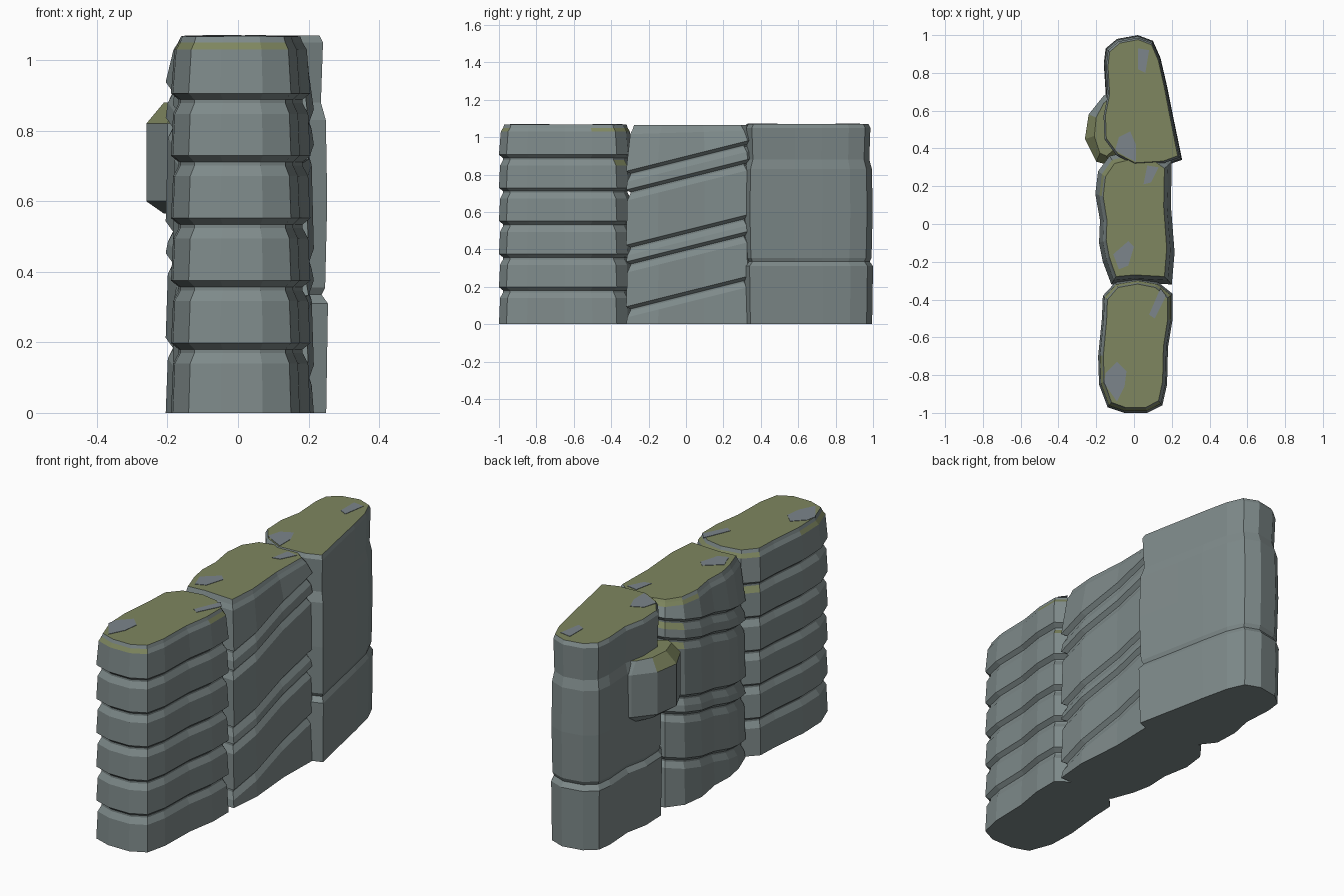
import bpy
import bmesh
from mathutils import Vector

cube = bpy.data.objects.get("Cube")
if cube:
    bpy.data.objects.remove(cube, do_unlink=True)


def material(name, rgb):
    mat = bpy.data.materials.new(name)
    mat.use_nodes = True
    mat.diffuse_color = (*rgb, 1)
    mat.node_tree.nodes["Principled BSDF"].inputs["Base Color"].default_value = (*rgb, 1)
    return mat


stone = material("grey stone", (0.21, 0.255, 0.255))
moss = material("dull moss", (0.21, 0.24, 0.115))
slate = material("bare slate", (0.20, 0.235, 0.26))


def finish(name, bm, mats):
    bmesh.ops.recalc_face_normals(bm, faces=bm.faces)
    mesh = bpy.data.meshes.new(name)
    if len(mats) > 1:
        for face in bm.faces:
            c, n = face.calc_center_median(), face.normal
            sheltered = c.x > 0.1 and c.y > -0.25 and n.z < 0.95
            face.material_index = int(n.z > 0.5 and c.z > 0.8 and not sheltered)
    bm.to_mesh(mesh)
    bm.free()
    for mat in mats:
        mesh.materials.append(mat)
    obj = bpy.data.objects.new(name, mesh)
    bpy.context.collection.objects.link(obj)
    return obj


def loft(name, outline, levels, mats=(stone, moss)):
    """Stack inset copies of an outline; level = height, inset, slope along y."""
    xs, ys = zip(*outline)
    mx, my = (min(xs) + max(xs)) / 2, (min(ys) + max(ys)) / 2
    hx, hy = (max(xs) - min(xs)) / 2, (max(ys) - min(ys)) / 2
    bm = bmesh.new()
    rings = []
    for z, inset, slope in levels:
        kx, ky = 1 - inset / hx, 1 - inset / hy
        ring = []
        for x, y in outline:
            py = my + (y - my) * ky
            ring.append(bm.verts.new((mx + (x - mx) * kx, py, z + slope * py)))
        rings.append(ring)
    for low, high in zip(rings, rings[1:]):
        for i in range(len(low)):
            j = (i + 1) % len(low)
            bm.faces.new((low[i], low[j], high[j], high[i]))
    bm.faces.new(rings[0][::-1])
    bm.faces.new(rings[-1])
    return finish(name, bm, mats)


def groove(z, slope=0, depth=0.022):
    return [(z - 0.03, 0.006, slope), (z, depth, slope),
            (z + 0.01, depth, slope), (z + 0.028, 0, slope)]


# Front column: evenly stacked level slabs
front = [(-0.14, -0.97), (-0.05, -1.0), (0.07, -1.0), (0.15, -0.96), (0.175, -0.85),
         (0.18, -0.65), (0.205, -0.5), (0.205, -0.37), (0.13, -0.31), (0.02, -0.29),
         (-0.1, -0.31), (-0.165, -0.38), (-0.17, -0.5), (-0.19, -0.7), (-0.185, -0.85)]
levels = [(0, 0, 0)]
for k in range(5):
    levels += groove(0.17 + 0.177 * k)
levels += [(1.03, 0.01, 0), (1.05, 0.022, 0), (1.067, 0.028, 0)]
loft("front_column", front, levels)

# Middle column: slabs split by sloping grooves
middle = [(-0.12, -0.32), (0.0, -0.31), (0.2, -0.32), (0.215, -0.15), (0.195, 0.1),
          (0.2, 0.33), (0.14, 0.37), (-0.04, 0.38), (-0.13, 0.36), (-0.19, 0.28),
          (-0.205, 0.16), (-0.18, 0.02), (-0.185, -0.1), (-0.165, -0.2)]
levels = [(0, 0, 0)]
for z in (0.145, 0.385, 0.475, 0.77, 0.87):
    levels += groove(z, 0.25)
levels += [(1.025, 0.022, 0.03), (1.045, 0.034, 0.02), (1.064, 0.042, 0)]
loft("middle_column", middle, levels)

# Back column: tall slab on a short base
back = [(0.02, 1.0), (0.1, 0.97), (0.14, 0.88), (0.175, 0.73), (0.205, 0.58),
        (0.255, 0.34), (0.17, 0.31), (0.0, 0.3), (-0.1, 0.35), (-0.17, 0.44),
        (-0.175, 0.57), (-0.15, 0.69), (-0.16, 0.85), (-0.15, 0.93), (-0.09, 0.98)]
levels = [(0, 0.005, 0), (0.31, 0, 0), (0.335, 0.018, 0), (0.355, 0.008, 0),
          (0.6, 0.002, 0), (0.83, 0.006, 0), (0.88, 0.02, 0), (1.05, 0.014, 0),
          (1.07, 0.024, 0)]
loft("back_column", back, levels)

# Bulge on the side of the back column
bulge = [(-0.08, 0.72), (-0.16, 0.68), (-0.24, 0.58), (-0.26, 0.45), (-0.2, 0.33),
         (-0.13, 0.31), (-0.06, 0.35)]
loft("side_bulge", bulge, [(0.565, 0.05, 0), (0.6, 0, 0), (0.82, 0, 0), (0.88, 0.05, 0)])

# Bare patches among the moss on the tops
patches = {
    "front_patch_outer": (1.067, [(-0.16, -0.84), (-0.09, -0.94), (-0.05, -0.86),
                                  (-0.04, -0.78), (-0.09, -0.73), (-0.15, -0.79)]),
    "front_patch_inner": (1.067, [(0.08, -0.48), (0.11, -0.5), (0.17, -0.38), (0.14, -0.34)]),
    "middle_patch_front": (1.064, [(-0.11, -0.16), (-0.08, -0.24), (-0.03, -0.22),
                                   (0.0, -0.12), (-0.03, -0.09)]),
    "middle_patch_back": (1.064, [(0.05, 0.21), (0.09, 0.22), (0.13, 0.3), (0.07, 0.31)]),
    "back_patch_front": (1.07, [(-0.1, 0.39), (-0.05, 0.36), (0.01, 0.33), (0.01, 0.42),
                                (-0.02, 0.49), (-0.08, 0.46)]),
    "back_patch_rear": (1.07, [(0.02, 0.82), (0.06, 0.8), (0.08, 0.92), (0.02, 0.93)]),
}
for name, (z, shape) in patches.items():
    loft(name, shape, [(z - 0.001, 0, 0), (z + 0.002, 0, 0)], (slate,))
